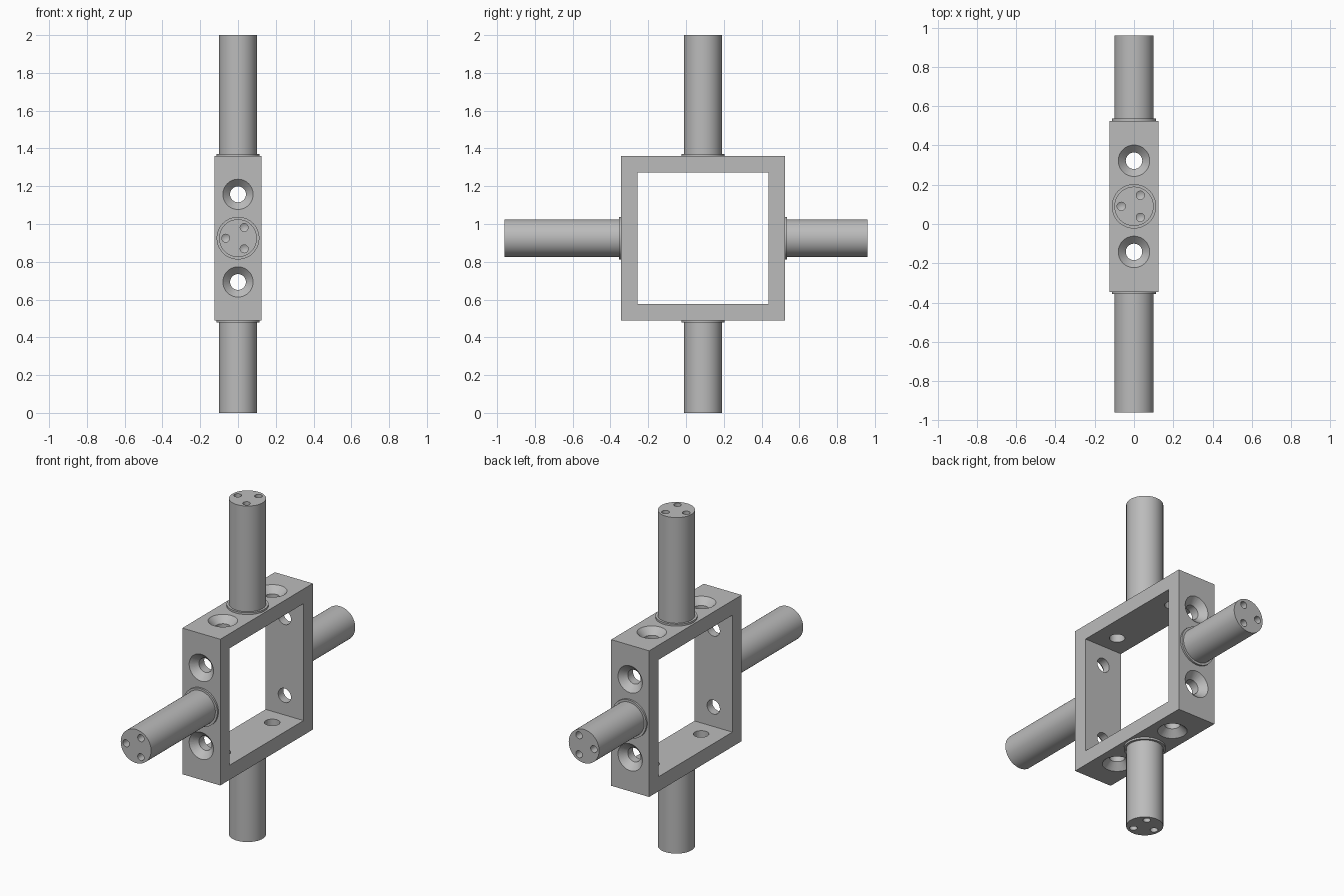
import bpy, bmesh, math
from mathutils import Matrix, Vector

cube = bpy.data.objects.get("Cube")
if cube:
    bpy.data.objects.remove(cube, do_unlink=True)

CENTRE = Vector((0, 0.09, 0.925))
HALF, INNER, WIDTH = 0.435, 0.348, 0.25
PIN_R, COLLAR_R = 0.1, 0.113
SEGMENTS = 64

grey = bpy.data.materials.new("plain grey")
grey.use_nodes = True
COLOUR = (0.5, 0.5, 0.5, 1)
grey.diffuse_color = COLOUR
grey.node_tree.nodes["Principled BSDF"].inputs["Base Color"].default_value = COLOUR


def lathe(bm, profile, matrix, segments=SEGMENTS):
    """Closed solid of revolution about local z from (radius, height) points, bottom first."""
    rings = []
    for r, h in profile:
        if r == 0:
            rings.append([bm.verts.new(matrix @ Vector((0, 0, h)))])
        else:
            rings.append([bm.verts.new(matrix @ Vector((r * math.cos(a), r * math.sin(a), h)))
                          for a in (math.tau * i / segments for i in range(segments))])
    for low, high in zip(rings, rings[1:]):
        for i in range(segments):
            j = (i + 1) % segments
            if len(low) == 1:
                bm.faces.new((low[0], high[j], high[i]))
            else:
                bm.faces.new((low[i], low[j], high[j], high[i]))
    if len(rings[0]) > 1:
        bm.faces.new(rings[0][::-1])
    bm.faces.new(rings[-1])


def box(bm, size):
    matrix = Matrix.Translation(CENTRE) @ Matrix.Diagonal((*size, 1))
    bmesh.ops.create_cube(bm, size=1, matrix=matrix)


def to_object(name, bm):
    mesh = bpy.data.meshes.new(name)
    bmesh.ops.recalc_face_normals(bm, faces=bm.faces)
    bm.to_mesh(mesh)
    bm.free()
    mesh.materials.append(grey)
    obj = bpy.data.objects.new(name, mesh)
    bpy.context.collection.objects.link(obj)
    return obj


def carve(obj, bm):
    """Subtract the solids in bm from obj, then shade it with sharp edges."""
    cutter = to_object("cutter", bm)
    cutter.hide_render = True
    mod = obj.modifiers.new("holes", "BOOLEAN")
    mod.operation, mod.solver, mod.object = "DIFFERENCE", "EXACT", cutter
    bpy.ops.object.select_all(action="DESELECT")
    obj.select_set(True)
    bpy.context.view_layer.objects.active = obj
    bpy.ops.object.modifier_apply(modifier=mod.name)
    bpy.data.objects.remove(cutter, do_unlink=True)
    bpy.ops.object.shade_smooth_by_angle(angle=math.radians(25))


# Each side: outward direction as a turn about x, and its pin length
SIDES = {"top": (0, 0.64), "front": (90, 0.615), "bottom": (180, 0.49), "back": (-90, 0.435)}


def side_matrix(turn):
    return (Matrix.Translation(CENTRE) @ Matrix.Rotation(math.radians(turn), 4, "X")
            @ Matrix.Translation((0, 0, HALF)))


# Square frame with an open middle and two countersunk screw holes per side
body = bmesh.new()
box(body, (WIDTH, 2 * HALF, 2 * HALF))
frame = to_object("square_frame", body)

opening = bmesh.new()
box(opening, (2 * WIDTH, 2 * INNER, 2 * INNER))
carve(frame, opening)

screws = bmesh.new()
for turn, _ in SIDES.values():
    for y in (-0.232, 0.232):
        lathe(screws, [(0.042, -0.12), (0.042, -0.038), (0.08, 0), (0.08, 0.02)],
              side_matrix(turn) @ Matrix.Translation((0, y, 0)))
carve(frame, screws)

# Four collared pins, each with three drilled holes in its end
for side, (turn, length) in SIDES.items():
    matrix = side_matrix(turn)
    solid = bmesh.new()
    lathe(solid, [(COLLAR_R, -0.02), (COLLAR_R, 0.011), (PIN_R, 0.011), (PIN_R, length)], matrix)
    pin = to_object(side + "_pin", solid)
    drills = bmesh.new()
    for angle in (60, 180, 300):
        spot = (Matrix.Translation((0, 0, length)) @ Matrix.Rotation(math.radians(angle), 4, "Z")
                @ Matrix.Translation((0.065, 0, 0)))
        lathe(drills, [(0, -0.062), (0.021, -0.05), (0.021, 0.02)], matrix @ spot, 24)
    carve(pin, drills)
